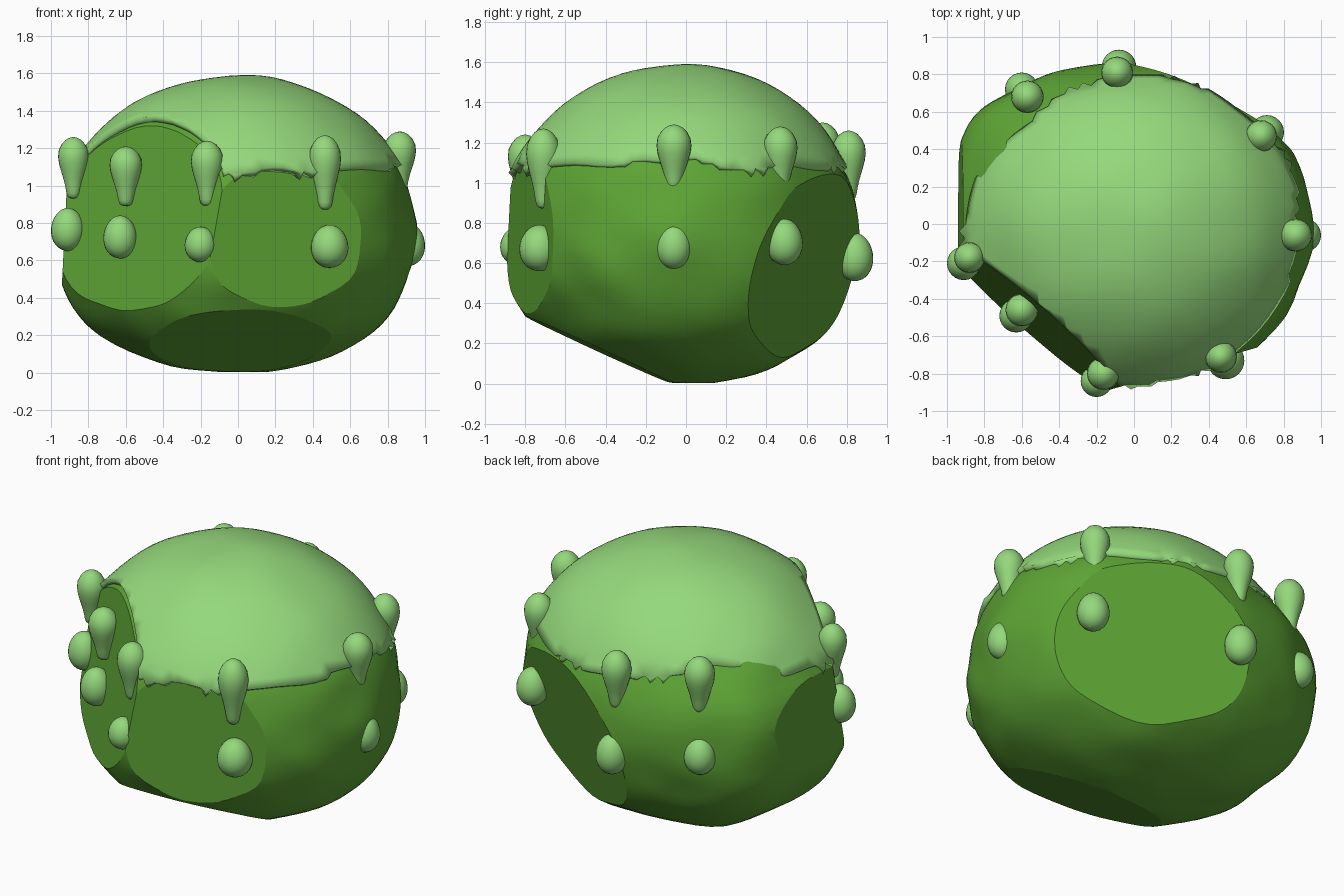
import bpy, bmesh, math
from mathutils import Vector, noise

if "Cube" in bpy.data.objects:
    bpy.data.objects.remove(bpy.data.objects["Cube"])

CENTRE_Z = 0.75


def material(name, rgb):
    m = bpy.data.materials.new(name)
    m.diffuse_color = (*rgb, 1)
    m.use_nodes = True
    m.node_tree.nodes["Principled BSDF"].inputs["Base Color"].default_value = m.diffuse_color
    return m


STONE = material("stone_green", (0.11, 0.37, 0.035))
SLIME = material("slime_green", (0.30, 0.69, 0.20))

# Flat facets of the boulder: outward normal and distance
FRONT_LEFT = ((-0.66, -0.75, 0.155), 0.862)
FACETS = [
    FRONT_LEFT,
    ((0.275, -0.96, 0.0), 0.815),     # front
    ((0.02, -0.416, -0.909), 0.028),  # under the front
    ((0.42, 0.84, -0.25), 0.50),      # back right
    ((-1.0, 0.0, 0.05), 0.965),       # left
    ((0.0, 0.0, -1.0), -0.003),       # base
]


def finish(bm, name, mat, angle):
    mesh = bpy.data.meshes.new(name)
    bm.to_mesh(mesh)
    bm.free()
    obj = bpy.data.objects.new(name, mesh)
    bpy.context.collection.objects.link(obj)
    mesh.materials.append(mat)
    bpy.ops.object.select_all(action='DESELECT')
    obj.select_set(True)
    bpy.context.view_layer.objects.active = obj
    bpy.ops.object.shade_smooth_by_angle(angle=math.radians(angle))
    return obj


def near_turn(d, degrees, width):
    """1 in the given compass direction, fading to 0 away from it."""
    turn = math.atan2(d.y, d.x) - math.radians(degrees)
    turn = math.atan2(math.sin(turn), math.cos(turn))
    return math.exp(-(turn / width) ** 2)


def blob(a, b_front, b_back, c_top, bump, rough):
    """Rounded boulder form, fuller at the bottom and at the back left."""
    bm = bmesh.new()
    bmesh.ops.create_icosphere(bm, subdivisions=5, radius=1)
    for v in bm.verts:
        d = v.co.normalized()
        p = 2.25 if d.z < 0 else 2.0
        d /= (math.hypot(d.x, d.y) ** p + abs(d.z) ** p) ** (1 / p)
        z = CENTRE_Z + d.z * (c_top if d.z > 0 else CENTRE_Z)
        fade = min(1, max(0, 1 - (z - 1.0) / 0.3))
        k = 1 + bump * fade * near_turn(d, 145, 0.42)
        k += 0.05 * fade * near_turn(d, 193, 0.3)
        k += rough * noise.noise(d * 3.5)
        b = b_back if d.y > 0 else b_front
        v.co = (d.x * a * k, d.y * b * k,
                CENTRE_Z + (z - CENTRE_Z) * (1 + rough * noise.noise(d * 3 + Vector((5, 0, 0)))))
    return bm


def cut(bm, normal, dist, fill=True):
    n = Vector(normal)
    res = bmesh.ops.bisect_plane(
        bm, geom=bm.verts[:] + bm.edges[:] + bm.faces[:],
        plane_co=n * (dist / n.length_squared), plane_no=n, clear_outer=True)
    if fill:
        edges = [e for e in res["geom_cut"] if isinstance(e, bmesh.types.BMEdge)]
        bmesh.ops.holes_fill(bm, edges=edges, sides=0)


# Boulder
bm = blob(0.95, 0.92, 0.865, 0.79, 0.12, 0.025)
for normal, dist in FACETS:
    cut(bm, normal, dist)
bmesh.ops.recalc_face_normals(bm, faces=bm.faces[:])
finish(bm, "boulder", STONE, 20)

# Slime cap: shell over the top with a wavy lower rim
bm = blob(0.975, 0.94, 0.875, 0.84, 0.0, 0.015)
cut(bm, FRONT_LEFT[0], FRONT_LEFT[1] + 0.005, fill=False)


def rim_height(p):
    return (1.085 + 0.10 * near_turn(p, 135, 0.4) + 0.02 * near_turn(p, 0, 0.5)
            + 0.045 * noise.noise(Vector((p.x * 4, p.y * 4, 2))))


low = [f for f in bm.faces
       if f.calc_center_median().z < rim_height(f.calc_center_median())]
low_set = set(low)
rim = [v for v in bm.verts
       if any(f in low_set for f in v.link_faces) and any(f not in low_set for f in v.link_faces)]
for v in rim:
    v.co.z = 0.3 * v.co.z + 0.7 * rim_height(v.co)
bmesh.ops.delete(bm, geom=low, context='FACES')
cap = finish(bm, "slime_cap", SLIME, 50)
shell = cap.modifiers.new("thickness", 'SOLIDIFY')
shell.thickness = 0.05
shell.offset = -1

# Hanging drips: lathed teardrop profile (height fraction, radius fraction)
PROFILE = [(0.012, 0.25), (0.04, 0.38), (0.10, 0.46), (0.20, 0.53), (0.32, 0.65),
           (0.45, 0.81), (0.57, 0.94), (0.68, 1.0), (0.79, 0.95), (0.88, 0.77),
           (0.95, 0.52), (0.985, 0.27)]


def drip(name, x, y, z0, z1, r, sides=24):
    bm = bmesh.new()
    h = z1 - z0
    rings = [[bm.verts.new((x + r * f * math.cos(2 * math.pi * i / sides),
                            y + r * f * math.sin(2 * math.pi * i / sides),
                            z0 + t * h)) for i in range(sides)]
             for t, f in PROFILE]
    for lo, hi in zip(rings, rings[1:]):
        for i in range(sides):
            j = (i + 1) % sides
            bm.faces.new((lo[i], lo[j], hi[j], hi[i]))
    for ring, z in ((rings[0], z0), (rings[-1], z1)):
        tip = bm.verts.new((x, y, z))
        for i in range(sides):
            bm.faces.new((ring[i], ring[(i + 1) % sides], tip))
    bmesh.ops.recalc_face_normals(bm, faces=bm.faces[:])
    finish(bm, name, SLIME, 80)


def droplet(name, x, y, z0, z1, r):
    bm = bmesh.new()
    bmesh.ops.create_uvsphere(bm, u_segments=24, v_segments=16, radius=1)
    for v in bm.verts:
        w = r * (1 - 0.06 * v.co.z)
        v.co = (x + v.co.x * w, y + v.co.y * w,
                (z0 + z1) / 2 + v.co.z * (z1 - z0) / 2)
    finish(bm, name, SLIME, 80)


# Each pair: drip x, y, bottom, top, radius / droplet x, y, bottom, top, radius
PAIRS = [
    ((-0.88, -0.18, 0.93, 1.26, 0.082), (-0.91, -0.21, 0.65, 0.88, 0.09)),
    ((-0.60, -0.46, 0.89, 1.21, 0.087), (-0.63, -0.49, 0.61, 0.84, 0.09)),
    ((-0.165, -0.80, 0.89, 1.24, 0.087), (-0.20, -0.84, 0.59, 0.78, 0.085)),
    ((0.465, -0.71, 0.87, 1.27, 0.086), (0.49, -0.73, 0.56, 0.79, 0.10)),
    ((0.865, -0.06, 0.96, 1.29, 0.087), (0.91, -0.06, 0.57, 0.80, 0.09)),
    ((0.68, 0.47, 0.94, 1.28, 0.085), (0.71, 0.49, 0.59, 0.82, 0.092)),
    ((-0.09, 0.81, 0.91, 1.26, 0.085), (-0.08, 0.84, 0.51, 0.75, 0.092)),
    ((-0.57, 0.68, 0.96, 1.30, 0.087), (-0.60, 0.72, 0.60, 0.82, 0.09)),
]
for i, (upper, lower) in enumerate(PAIRS, 1):
    drip(f"slime_drip_{i}", *upper)
    droplet(f"slime_droplet_{i}", *lower)
